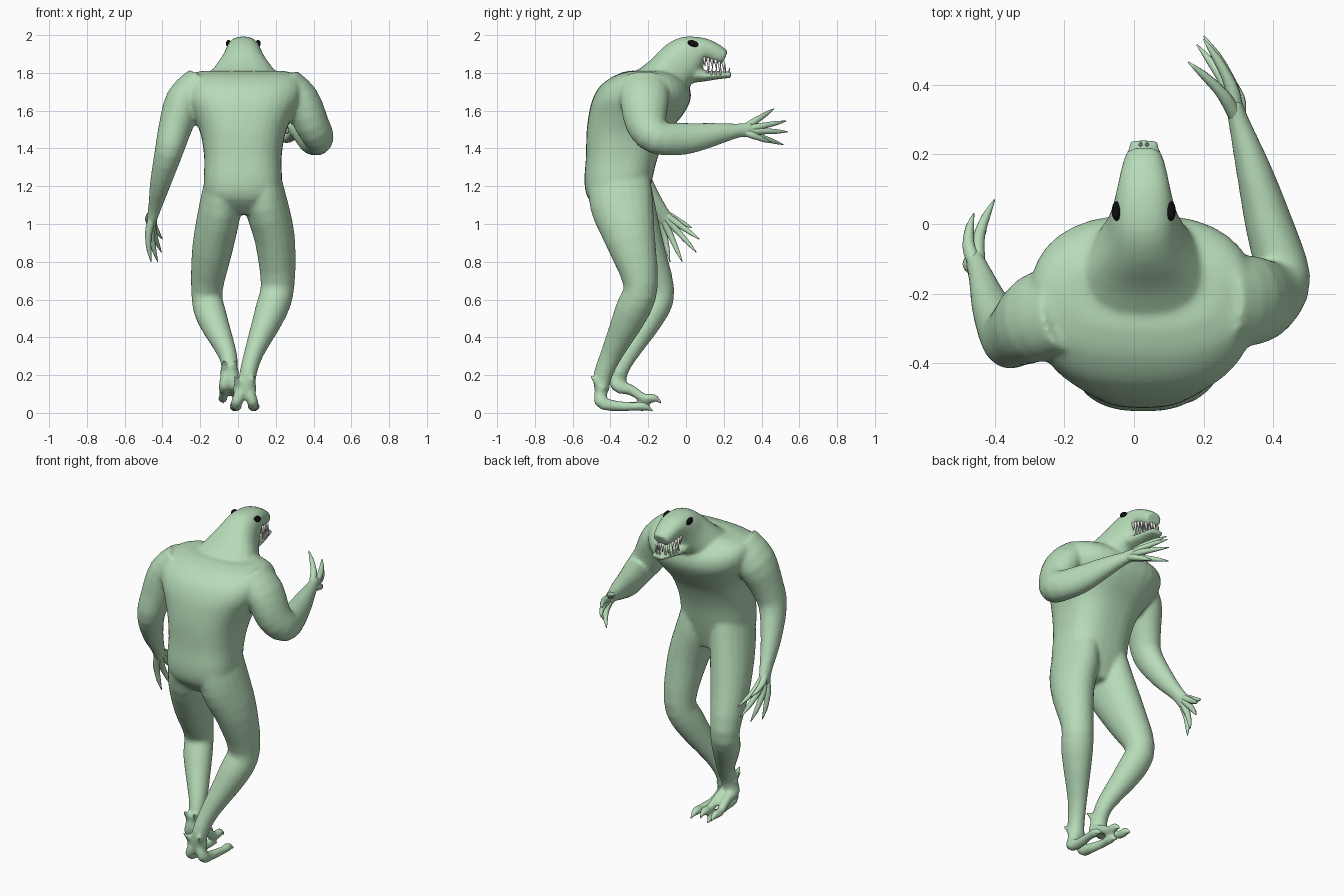
import bpy, bmesh, math
from mathutils import Vector

CX = 0.028  # centre line of the head


def material(name, rgb):
    m = bpy.data.materials.new(name)
    m.diffuse_color = (*rgb, 1)
    return m


SKIN = material("pale green skin", (0.47, 0.71, 0.48))
TOOTH = material("off white teeth", (0.80, 0.79, 0.76))
BLACK = material("black eyes", (0.004, 0.004, 0.004))


def smooth_path(pts, sub):
    """Catmull-Rom interpolation of (x, y, z, a, b) sections."""
    out = []
    for i in range(len(pts) - 1):
        p = [pts[max(0, min(len(pts) - 1, i + k))] for k in (-1, 0, 1, 2)]
        for s in range(sub):
            t = s / sub
            out.append([0.5 * (2 * b + (c - a) * t + (2 * a - 5 * b + 4 * c - d) * t * t
                               + (3 * b - a - 3 * c + d) * t ** 3) for a, b, c, d in zip(*p)])
    return out + [list(pts[-1])]


def squash(v, e):
    return math.copysign(abs(v) ** e, v)


def tube(bm, pts, n=20, sub=3, e=1.0):
    """Loft of (super)ellipses: a = radius sideways (x), b = radius across that."""
    secs = smooth_path(pts, sub)
    rings = []
    for i, s in enumerate(secs):
        t = (Vector(secs[min(i + 1, len(secs) - 1)][:3]) - Vector(secs[max(i - 1, 0)][:3])).normalized()
        side = (Vector((1, 0, 0)) - t * t.x).normalized()
        up = t.cross(side)
        rings.append([bm.verts.new(Vector(s[:3]) + side * s[3] * squash(math.cos(2 * math.pi * k / n), e)
                                   + up * s[4] * squash(math.sin(2 * math.pi * k / n), e)) for k in range(n)])
    skin_rings(bm, rings)


def skin_rings(bm, rings):
    n = len(rings[0])
    for r, q in zip(rings, rings[1:]):
        for k in range(n):
            bm.faces.new((r[k], r[(k + 1) % n], q[(k + 1) % n], q[k]))
    bm.faces.new(rings[0])
    bm.faces.new(rings[-1])


def finish(bm, name, mat):
    bmesh.ops.recalc_face_normals(bm, faces=bm.faces)
    for f in bm.faces:
        f.smooth = True
    me = bpy.data.meshes.new(name)
    bm.to_mesh(me)
    bm.free()
    me.materials.append(mat)
    ob = bpy.data.objects.new(name, me)
    bpy.context.collection.objects.link(ob)
    return ob


# Body: torso, neck, head, jaw, limbs and feet fused into one skin
body = bmesh.new()
torso = [(1.05, -.33, .09, .10), (1.13, -.36, .19, .155), (1.22, -.36, .207, .178), (1.35, -.34, .205, .19),
         (1.48, -.31, .225, .217), (1.58, -.265, .27, .25), (1.66, -.235, .315, .26),
         (1.73, -.22, .325, .235), (1.785, -.21, .30, .17), (1.81, -.20, .22, .10)]
rings = []
for z, y, a, b in smooth_path(torso, 3):
    rings.append([body.verts.new((.026 + a * squash(math.cos(k * math.pi / 16), .8),
                                  y + b * squash(math.sin(k * math.pi / 16), .8), z)) for k in range(32)])
skin_rings(body, rings)

# Neck, skull and snout
tube(body, [(CX, -.24, 1.66, .25, .14), (CX, -.12, 1.765, .185, .122), (CX, -.03, 1.853, .118, .122),
            (CX, .03, 1.9, .094, .104), (CX, .10, 1.924, .078, .06), (CX, .17, 1.896, .062, .05),
            (CX, .207, 1.88, .05, .038)], e=.85)
# Lower jaw
tube(body, [(CX, .0, 1.80, .09, .06), (CX, .09, 1.785, .075, .032), (CX, .17, 1.788, .06, .022),
            (CX, .24, 1.79, .042, .017)])
# Raised arm
tube(body, [(.25, -.22, 1.745, .09, .13), (.335, -.22, 1.66, .095, .13), (.39, -.21, 1.53, .092, .11),
            (.427, -.15, 1.457, .08, .09), (.387, 0, 1.452, .069, .084), (.345, .15, 1.475, .052, .062),
            (.305, .28, 1.495, .033, .038), (.285, .35, 1.497, .024, .045)])
# Hanging arm
tube(body, [(-.20, -.24, 1.745, .09, .13), (-.285, -.27, 1.65, .1, .13), (-.335, -.31, 1.5, .088, .1),
            (-.367, -.32, 1.38, .075, .088), (-.41, -.24, 1.22, .056, .065), (-.44, -.15, 1.09, .036, .043),
            (-.46, -.10, 1.01, .026, .045)])
# Straighter leg
tube(body, [(.125, -.355, 1.25, .10, .165), (.15, -.34, 1.1, .115, .168), (.195, -.295, .92, .107, .134),
            (.21, -.24, .68, .09, .092), (.175, -.285, .54, .086, .092), (.085, -.39, .32, .052, .06),
            (.052, -.44, .2, .046, .05), (.045, -.445, .12, .045, .04)])
# Bent leg
tube(body, [(-.07, -.355, 1.25, .10, .16), (-.095, -.32, 1.08, .113, .16), (-.137, -.235, .86, .107, .125),
            (-.165, -.145, .64, .083, .085), (-.14, -.19, .51, .082, .078), (-.055, -.31, .31, .05, .055),
            (-.045, -.35, .22, .044, .045), (-.05, -.355, .16, .045, .038)])


# Feet: two long toes with hooked claws and heel spurs
def foot(x, y, z, inner, outer, length, drop):
    for tx in (inner, outer):
        mx = x + (tx - x) * .75
        zt = z - drop
        tube(body, [(x, y, z + .15, .033, .034), (mx, y - .012, z + .06, .031, .036),
                    (mx, y + .06, z + .038, .028, .03), (tx, y + length * .6, zt + .034, .024, .024),
                    (tx, y + length * .82, zt + .034, .025, .026), (tx, y + length * .93, zt + .025, .016, .016),
                    (tx, y + length + .01, zt + .002, .006, .006)], 12, 3)
        sx = x + (tx - x) * .7
        tube(body, [(sx, y, z + .12, .028, .028), (sx, y - .035, z + .165, .018, .018),
                    (tx, y - .07, z + .20, .006, .006)], 10, 2)


foot(.04, -.44, .0, -.022, .09, .26, 0)
foot(-.05, -.355, .085, -.005, -.08, .22, .04)

skin = finish(body, "body", SKIN)
m = skin.modifiers.new("fuse", 'REMESH')
m.mode = 'VOXEL'
m.voxel_size = 0.0095
m.use_smooth_shade = True
m = skin.modifiers.new("soften", 'SMOOTH')
m.factor = 0.5
m.iterations = 12


# Hands: long tapering fingers fanned out from the wrist, knuckles bowed sideways
def hand(name, wrist, bow, tips):
    bm = bmesh.new()
    w = Vector(wrist)
    for tip in tips:
        t = Vector(tip)
        pts = []
        for f, r in ((.0, .02), (.35, .02), (.55, .016), (.78, .012), (1, .002)):
            p = w.lerp(t, f)
            pts.append((p.x + bow * math.sin(math.pi * f), p.y, p.z, r, r))
        tube(bm, pts, 10, 2)
    finish(bm, name, SKIN)


hand("raised_hand", (.30, .29, 1.495), .022, [(.155, .465, 1.61), (.20, .53, 1.545), (.20, .54, 1.488),
                                              (.18, .515, 1.42), (.25, .45, 1.43)])
hand("hanging_hand", (-.445, -.14, 1.07), -.022, [(-.46, -.085, .80), (-.425, -.02, .80), (-.405, .055, .85),
                                                  (-.40, .07, .92), (-.46, .03, .98)])

# Teeth: cones along a U-shaped gum line, upper row down and lower row up
teeth = bmesh.new()


def tooth(x, y, z0, z1, r):
    tube(teeth, [(x, y, z0, r, r), (x, y + .004, (z0 + z1) / 2, r * .65, r * .65), (x, y + .006, z1, .001, .001)], 8, 1)


for s in (-1, 1):
    for i in range(6):
        f = i / 5
        gum = 1.885 - .025 * f
        tooth(CX + s * (.050 * (1 - f ** 3) + .009), .095 + .10 * f, gum, gum - (.08 if i in (1, 4) else .052), .009)
        tooth(CX + s * (.046 * (1 - f ** 3) + .009), .11 + .115 * f, 1.79, 1.85 if i == 4 else 1.828, .008)
finish(teeth, "teeth", TOOTH)

# Eyes
for s, side in ((-1, "left"), (1, "right")):
    bm = bmesh.new()
    bmesh.ops.create_uvsphere(bm, u_segments=20, v_segments=12, radius=1)
    for v in bm.verts:
        v.co = Vector((CX + s * .078 + v.co.x * .014, .037 + v.co.y * .028, 1.955 + v.co.z * .018 - v.co.y * .006))
    finish(bm, side + "_eye", BLACK)
